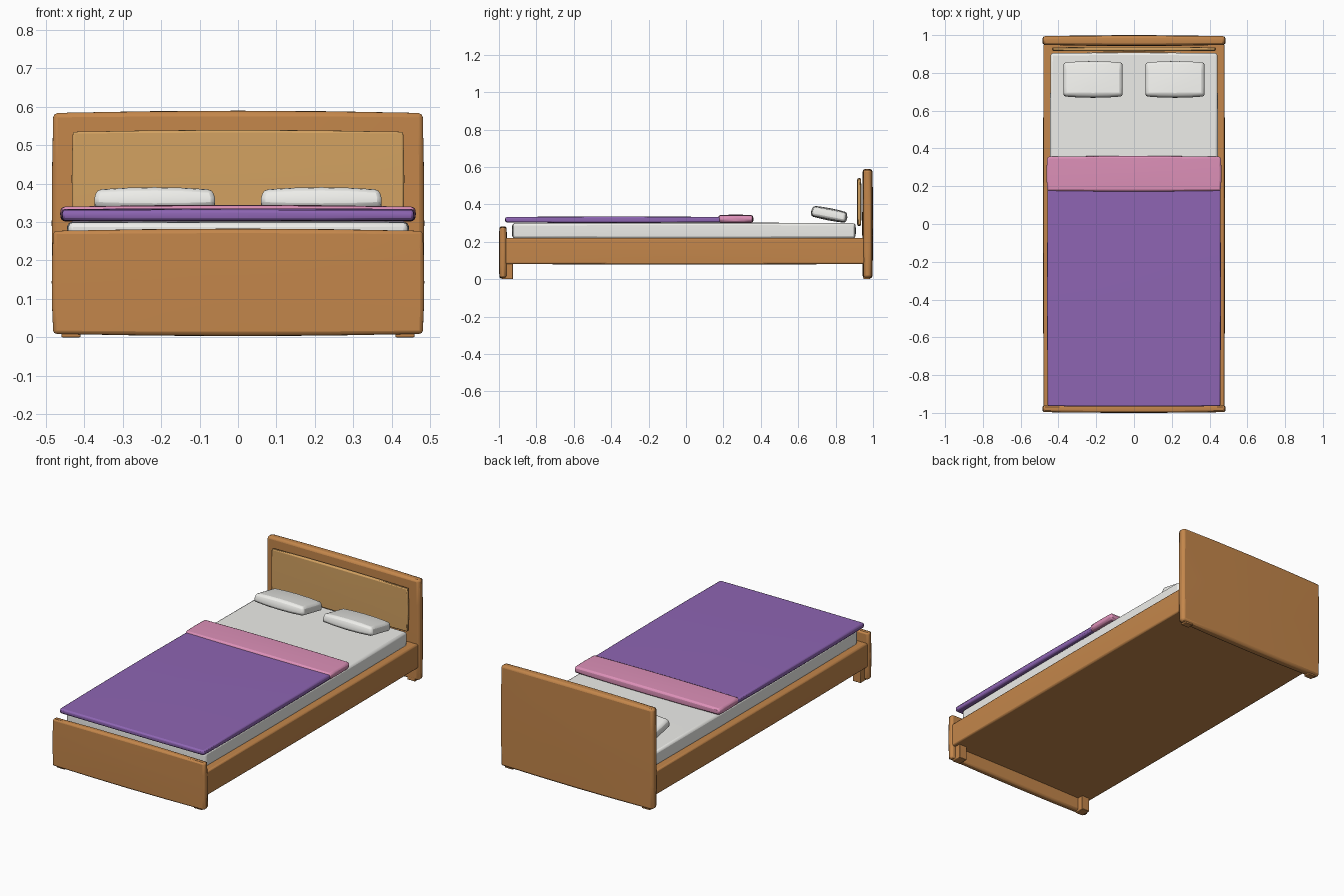
import bpy, bmesh, math

if "Cube" in bpy.data.objects:
    bpy.data.objects.remove(bpy.data.objects["Cube"])

def material(name, rgb):
    m = bpy.data.materials.new(name)
    m.diffuse_color = (*rgb, 1)
    m.use_nodes = True
    m.node_tree.nodes["Principled BSDF"].inputs["Base Color"].default_value = m.diffuse_color
    return m

wood = material("wood", (0.55, 0.24, 0.07))
light_wood = material("light_wood", (0.65, 0.36, 0.12))
purple = material("purple", (0.27, 0.13, 0.45))
pink = material("pink", (0.72, 0.28, 0.48))
white = material("white", (0.85, 0.85, 0.82))

def soft_box(name, lo, hi, mat, bulge=(0, 0, 0), bevel=0.008, tilt=0, taper=0):
    """Box between two corners, with gently bulging faces and rounded edges."""
    half = [(b - a) / 2 for a, b in zip(lo, hi)]
    bm = bmesh.new()
    bmesh.ops.create_cube(bm, size=2)
    if any(bulge):
        bmesh.ops.subdivide_edges(bm, edges=bm.edges[:], cuts=3, use_grid_fill=True)
    for v in bm.verts:
        u = v.co.copy()
        for i in range(3):
            j, k = (i + 1) % 3, (i + 2) % 3
            # bulge fades along the longer of the two other directions
            long_axis, short_axis = (j, k) if half[j] > half[k] else (k, j)
            fade = (1 - u[long_axis] ** 2) * (1 - 0.5 * u[short_axis] ** 2)
            v.co[i] = u[i] * (half[i] - bulge[i] + bulge[i] * fade)
        if taper and u.z > 0:
            v.co.x *= 1 - taper * u.z
            v.co.y *= 1 - taper * u.z
    bmesh.ops.recalc_face_normals(bm, faces=bm.faces[:])
    me = bpy.data.meshes.new(name)
    bm.to_mesh(me)
    bm.free()
    me.materials.append(mat)
    ob = bpy.data.objects.new(name, me)
    ob.location = [(a + b) / 2 for a, b in zip(lo, hi)]
    ob.rotation_euler.x = tilt
    bpy.context.collection.objects.link(ob)
    mod = ob.modifiers.new("rounded_edges", 'BEVEL')
    mod.width = bevel
    mod.segments = 2
    mod.limit_method = 'ANGLE'
    mod.angle_limit = math.radians(45)
    bpy.context.view_layer.objects.active = ob
    ob.select_set(True)
    bpy.ops.object.shade_smooth_by_angle(angle=math.radians(50))
    ob.select_set(False)
    return ob

# Wooden frame
soft_box("bed_frame", (-0.482, -0.97, 0.078), (0.482, 0.955, 0.222), wood, (0.004, 0, 0.003))
soft_box("headboard", (-0.485, 0.942, 0.003), (0.485, 1.0, 0.59), wood, (0.004, 0.006, 0.006), 0.012)
soft_box("footboard", (-0.485, -1.0, 0.003), (0.485, -0.957, 0.283), wood, (0.004, 0.004, 0.006), 0.01)
soft_box("headboard_panel", (-0.433, 0.914, 0.285), (0.433, 0.938, 0.54), light_wood, (0.003, 0.003, 0.005), 0.006)

# Feet
for side, s in (("left", -1), ("right", 1)):
    x = 0.435 * s
    soft_box("front_foot_" + side, (x - 0.025, -0.985, 0), (x + 0.025, -0.925, 0.085), wood, bevel=0.003)
    soft_box("back_foot_" + side, (x - 0.025, 0.948, 0), (x + 0.025, 0.985, 0.085), wood, bevel=0.003)

# Bedding
soft_box("mattress", (-0.446, -0.93, 0.215), (0.446, 0.908, 0.303), white, (0.004, 0.004, 0.004), 0.012)
soft_box("blanket", (-0.46, -0.967, 0.3), (0.46, 0.2, 0.336), purple, (0.003, 0.003, 0.004), 0.009)
soft_box("folded_sheet", (-0.463, 0.172, 0.298), (0.463, 0.36, 0.345), pink, (0.004, 0.004, 0.005), 0.013)

# Pillows
for side, s in (("left", -1), ("right", 1)):
    x = 0.217 * s
    soft_box("pillow_" + side, (x - 0.157, 0.668, 0.314), (x + 0.157, 0.864, 0.38), white,
             (0, 0.008, 0.009), 0.018, math.radians(-11), 0.04)
